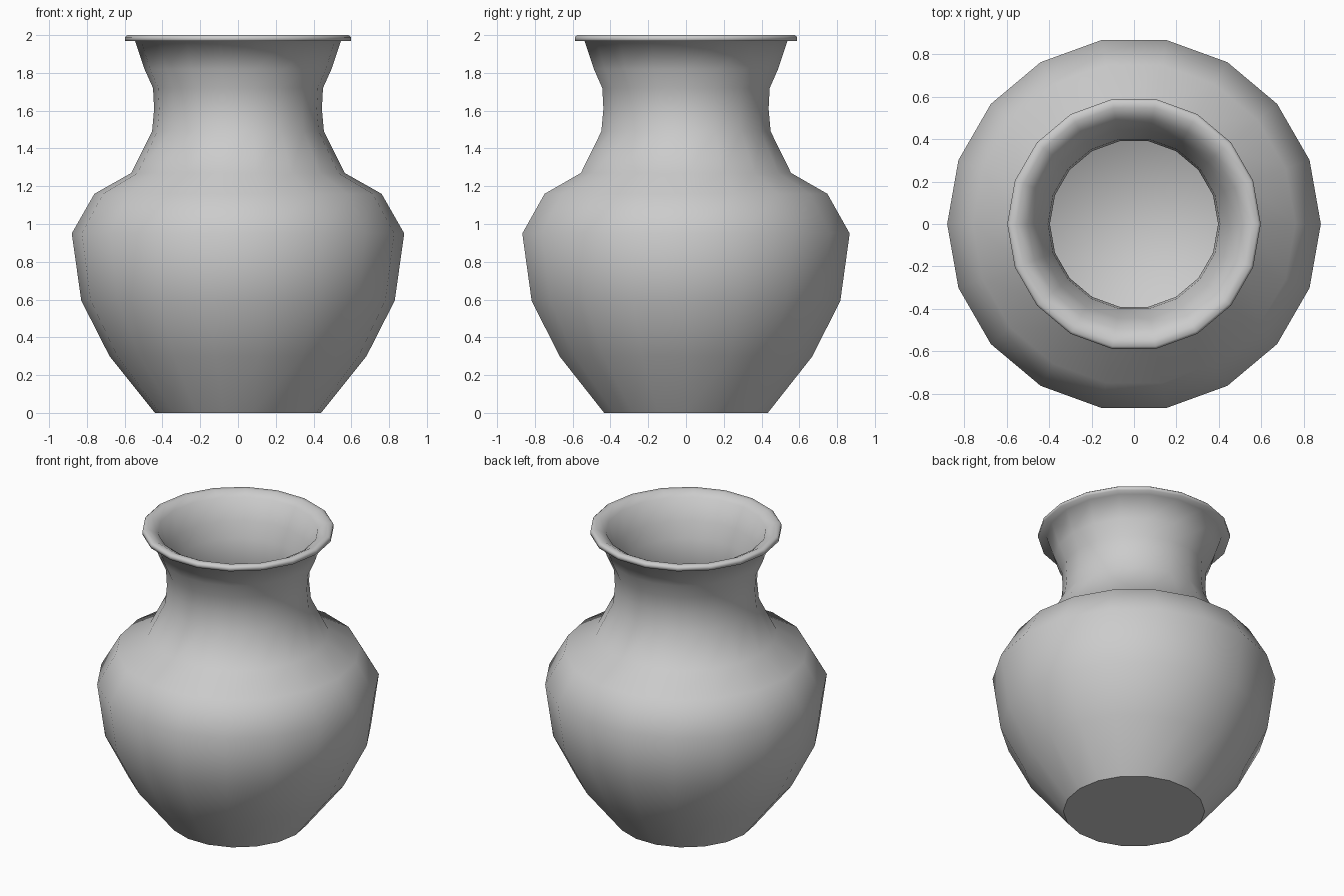
import bpy, bmesh, math

if "Cube" in bpy.data.objects:
    bpy.data.objects.remove(bpy.data.objects["Cube"])

SIDES = 18

# Profile (radius, height): outer wall up, over the lip, inner wall down
outer = [(0.44, 0), (0.68, 0.30), (0.83, 0.595), (0.88, 0.95), (0.76, 1.16),
         (0.565, 1.27), (0.455, 1.49), (0.444, 1.61), (0.45, 1.72),
         (0.495, 1.82), (0.545, 1.968)]
lip = [(0.597, 1.968), (0.597, 1.99), (0.585, 2.0), (0.555, 2.0)]
inner = [(0.50, 1.97), (0.45, 1.83), (0.405, 1.73), (0.396, 1.61), (0.407, 1.48),
         (0.525, 1.24), (0.73, 1.12), (0.83, 0.94), (0.78, 0.61),
         (0.635, 0.32), (0.41, 0.04)]

# Vase body: lathe the profile
bm = bmesh.new()
rings = []
for r, z in outer + lip + inner:
    rings.append([bm.verts.new((r * math.cos(2 * math.pi * i / SIDES),
                                r * math.sin(2 * math.pi * i / SIDES), z))
                  for i in range(SIDES)])
for a, b in zip(rings, rings[1:]):
    for i in range(SIDES):
        j = (i + 1) % SIDES
        bm.faces.new((a[i], a[j], b[j], b[i])).smooth = True

# Flat base underneath, and softly shaded floor inside
base = bm.faces.new(rings[0][::-1])
base.smooth = False
for e in base.edges:
    e.smooth = False
bm.faces.new(rings[-1]).smooth = True

bmesh.ops.recalc_face_normals(bm, faces=bm.faces[:])
mesh = bpy.data.meshes.new("vase")
bm.to_mesh(mesh)
bm.free()
vase = bpy.data.objects.new("vase", mesh)
bpy.context.collection.objects.link(vase)
